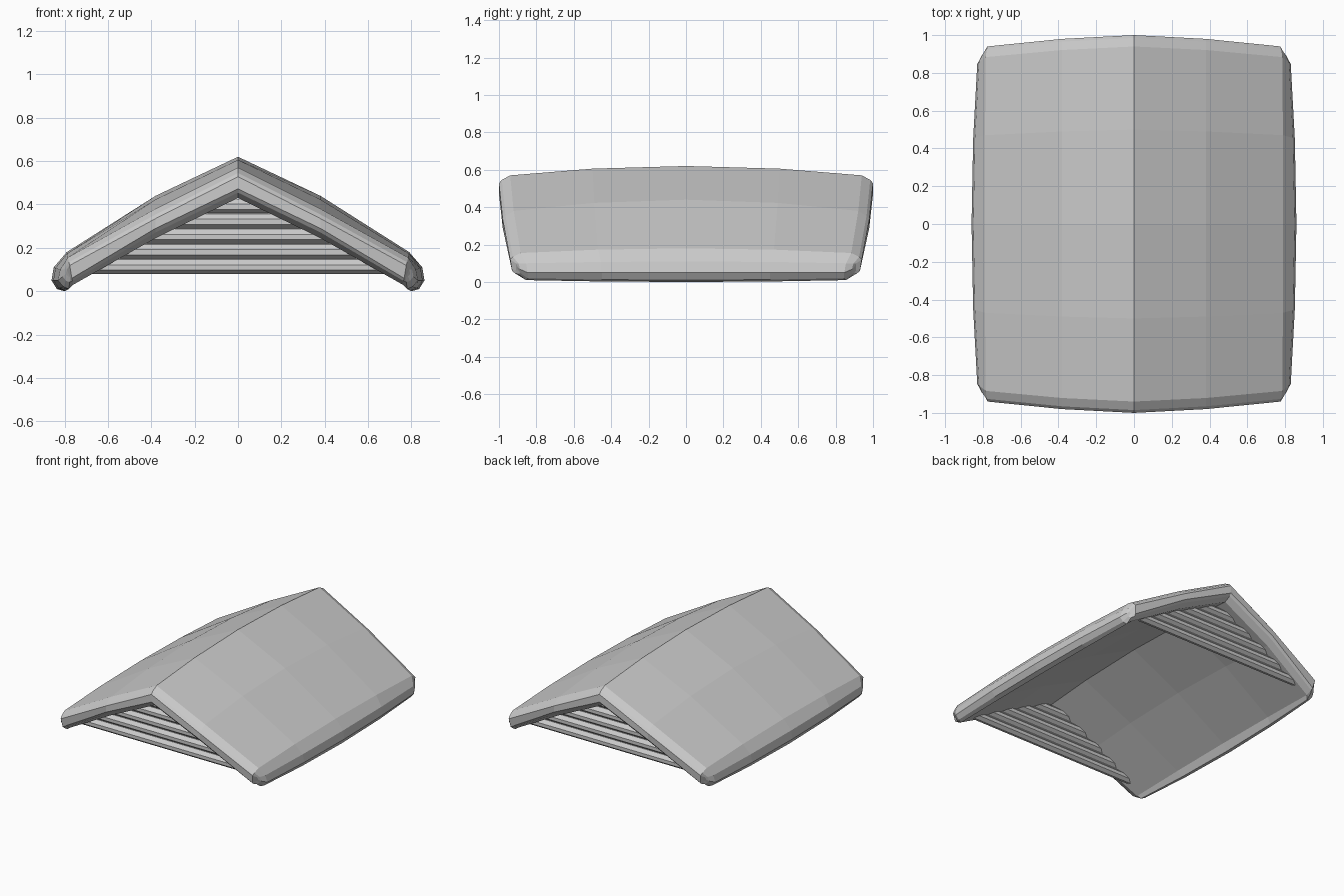
import bpy, bmesh

if "Cube" in bpy.data.objects:
    bpy.data.objects.remove(bpy.data.objects["Cube"])

# Half cross-section of the roof, from outer ridge round the eave to inner ridge:
# x, z, length factor, drop at the ends, inset at the ends, centre-line point
half = [
    (0.00, 0.62, 1.00, 0.05, 0.00, (0.00, 0.55)),
    (0.38, 0.44, 0.98, 0.06, 0.00, (0.38, 0.365)),
    (0.79, 0.18, 0.94, 0.025, 0.005, (0.77, 0.12)),
    (0.85, 0.11, 0.91, 0.01, 0.03, (0.77, 0.11)),
    (0.86, 0.05, 0.90, 0.00, 0.03, (0.77, 0.10)),
    (0.835, 0.01, 0.90, -0.01, 0.03, (0.77, 0.09)),
    (0.80, 0.00, 0.91, -0.01, 0.02, (0.77, 0.09)),
    (0.77, 0.05, 0.93, 0.02, 0.01, (0.77, 0.10)),
    (0.38, 0.29, 0.98, 0.045, 0.00, (0.38, 0.365)),
    (0.00, 0.48, 1.00, 0.05, 0.00, (0.00, 0.55)),
]
# Stations along the ridge: y and how far the section has closed in
stations = [(-1, 0.6), (-0.985, 0.35), (-0.94, 0), (-0.5, 0), (0, 0),
            (0.5, 0), (0.94, 0), (0.985, 0.35), (1, 0.6)]


def add_object(name, bm):
    bmesh.ops.recalc_face_normals(bm, faces=bm.faces)
    mesh = bpy.data.meshes.new(name)
    bm.to_mesh(mesh)
    bm.free()
    bpy.context.collection.objects.link(bpy.data.objects.new(name, mesh))


def ring(bm, y, close):
    t = min(abs(y) / 0.94, 1) ** 2
    pts = []
    for x, z, f, drop, inset, (cx, cz) in half:
        px = x - inset * t
        pz = z - drop * t
        pts.append((px + (cx - px) * close, y * f,
                    pz + (cz - drop * t - pz) * close))
    pts += [(-x, yy, z) for x, yy, z in reversed(pts[1:-1])]
    return [bm.verts.new(p) for p in pts]


# Roof shell with rounded ends
bm = bmesh.new()
rings = [ring(bm, y, c) for y, c in stations]
n = len(rings[0])
for a, b in zip(rings, rings[1:]):
    for i in range(n):
        j = (i + 1) % n
        bm.faces.new((a[i], a[j], b[j], b[i]))
for r in (rings[0], rings[-1]):
    for s in (1, -1):
        p = [r[s * k] for k in range(10)]
        for k in range(4):
            bm.faces.new((p[k], p[k + 1], p[8 - k], p[9 - k]))
add_object("roof", bm)

# Gable panels made of horizontal six-sided slats: half thickness and height
profile = []
for k in range(5):
    z = 0.08 + 0.07 * k
    profile += [(0.008, z), (0.03, z + 0.018), (0.03, z + 0.042), (0.008, z + 0.066)]
for name, side in (("front_slats", -1), ("back_slats", 1)):
    bm = bmesh.new()
    rows = []
    for off, z in profile:
        w = (0.43 - z) * 1.9 + 0.1
        rows.append([bm.verts.new((sx * w, side * (0.85 + d * off), z))
                     for sx, d in ((-1, 1), (1, 1), (1, -1), (-1, -1))])
    for a, b in zip(rows, rows[1:]):
        for i in range(4):
            j = (i + 1) % 4
            bm.faces.new((a[i], a[j], b[j], b[i]))
    bm.faces.new(rows[0])
    bm.faces.new(rows[-1])
    add_object(name, bm)
